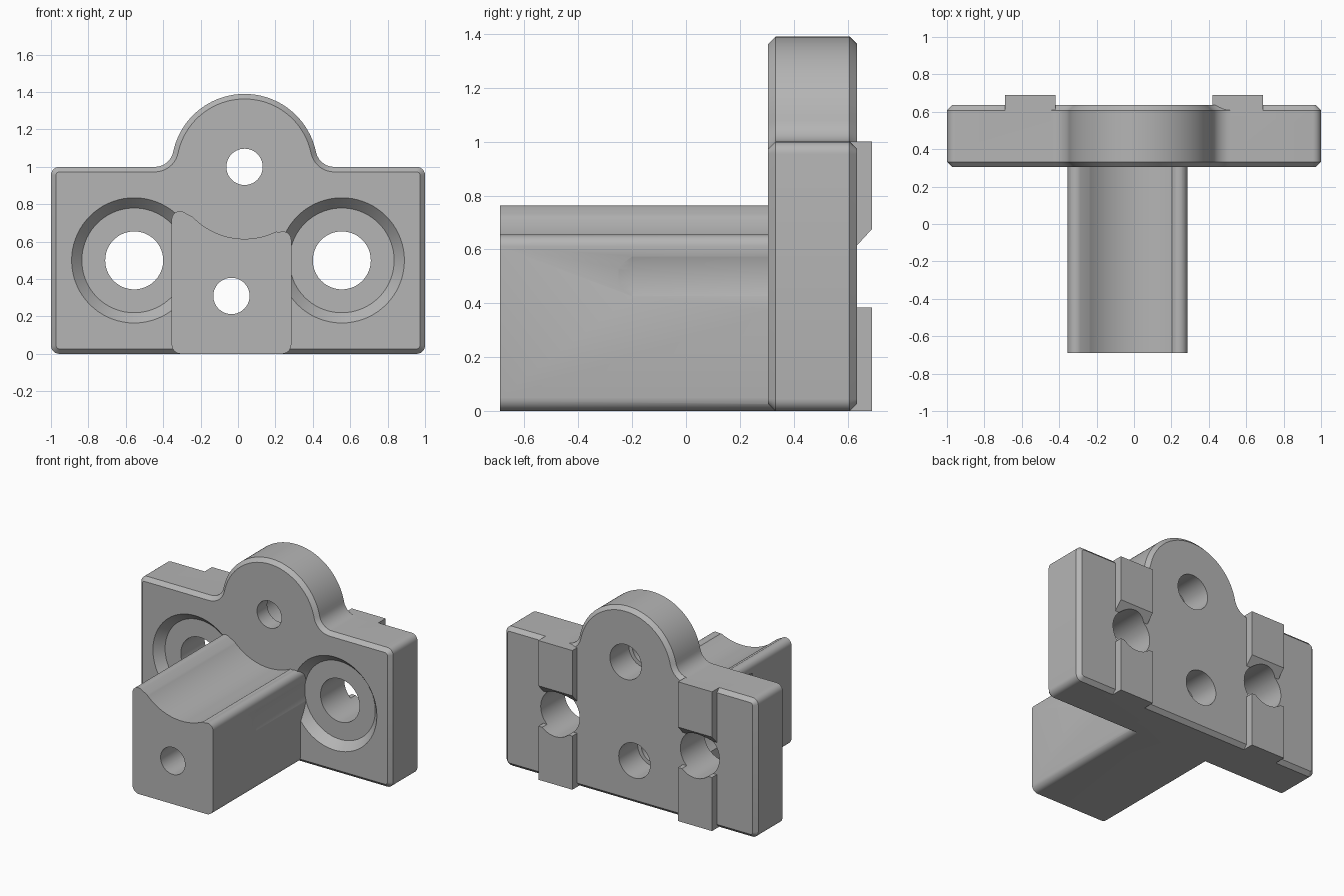
import bpy
import bmesh
from math import cos, sin, radians, atan2, degrees, hypot, sqrt

if "Cube" in bpy.data.objects:
    bpy.data.objects.remove(bpy.data.objects["Cube"], do_unlink=True)

grey = bpy.data.materials.new("plain grey")
grey.use_nodes = True
grey.diffuse_color = (0.46, 0.46, 0.46, 1)
grey.node_tree.nodes["Principled BSDF"].inputs["Base Color"].default_value = grey.diffuse_color


def arc(cx, cz, r, start, end, n=10):
    """Points along an arc in the x-z plane, angles in degrees."""
    steps = [radians(start + (end - start) * i / n) for i in range(n + 1)]
    return [(cx + r * cos(a), cz + r * sin(a)) for a in steps]


def circle(cx, cz, r):
    return arc(cx, cz, r, 0, 360, 72)[:-1]


def rect(x0, x1, z0, z1):
    return [(x0, z0), (x1, z0), (x1, z1), (x0, z1)]


def loft(name, sections):
    """Closed solid through matching x-z outlines placed along y."""
    bm = bmesh.new()
    rings = [[bm.verts.new((x, y, z)) for x, z in pts] for y, pts in sections]
    count = len(rings[0])
    for a, b in zip(rings, rings[1:]):
        for i in range(count):
            j = (i + 1) % count
            bm.faces.new((a[i], a[j], b[j], b[i]))
    bm.faces.new(rings[0])
    bm.faces.new(rings[-1])
    bmesh.ops.recalc_face_normals(bm, faces=bm.faces)
    mesh = bpy.data.meshes.new(name)
    bm.to_mesh(mesh)
    bm.free()
    mesh.materials.append(grey)
    obj = bpy.data.objects.new(name, mesh)
    bpy.context.collection.objects.link(obj)
    return obj


def combine(target, other, operation):
    """Apply a boolean and discard the helper solid."""
    mod = target.modifiers.new("boolean", 'BOOLEAN')
    mod.operation = operation
    mod.solver = 'EXACT'
    mod.object = other
    bpy.context.view_layer.objects.active = target
    bpy.ops.object.modifier_apply(modifier=mod.name)
    bpy.data.objects.remove(other, do_unlink=True)


# Main dimensions
FRONT, BACK, CHAMFER = 0.305, 0.635, 0.027
DOME_X, DOME_Z, DOME_R, FILLET = 0.035, 1.0, 0.39, 0.1
HOLE_X, HOLE_Z = 0.555, 0.5
FLOOR = FRONT + 0.06


def plate_outline(d):
    """Rounded plate with a filleted dome, inset by d."""
    dx = sqrt((DOME_R + FILLET) ** 2 - FILLET ** 2)
    lean = degrees(atan2(FILLET, dx))
    r, f, c = 0.045 - d, FILLET + d, 0.955
    return (arc(-c, 0.045, r, 180, 270, 6) + arc(c, 0.045, r, 270, 360, 6)
            + arc(c, c, r, 0, 90, 6)
            + arc(DOME_X + dx, DOME_Z + FILLET, f, 270, 180 + lean)
            + arc(DOME_X, DOME_Z, DOME_R - d, lean, 180 - lean, 48)
            + arc(DOME_X - dx, DOME_Z + FILLET, f, -lean, -90)
            + arc(-c, c, r, 90, 180, 6))


# Chamfered mounting plate
body = loft("bracket_body", [
    (FRONT, plate_outline(CHAMFER)), (FRONT + CHAMFER, plate_outline(0)),
    (BACK - CHAMFER, plate_outline(0)), (BACK, plate_outline(CHAMFER))])

# Conical rims of the two large recesses
for side in (-1, 1):
    x = side * HOLE_X
    rim = loft("recess_rim", [(FRONT - 0.02, circle(x, HOLE_Z, 0.353)),
                              (FLOOR, circle(x, HOLE_Z, 0.28))])
    combine(body, rim, 'DIFFERENCE')

# Forward arm with a cradle-shaped top
arm_outline = (arc(-0.305, 0.05, 0.05, 180, 270, 6) + arc(0.235, 0.05, 0.05, 270, 360, 6)
               + arc(0.24, 0.61, 0.045, 0, 115)
               + arc(DOME_X, DOME_Z, 0.385, 296, 224, 32)
               + arc(-0.31, 0.718, 0.045, 48, 180))
arm = loft("arm", [(-0.69, arm_outline), (0.45, arm_outline)])
combine(body, arm, 'UNION')

# Split rails on the back; the upper halves have a sloped underside
for side in (-1, 1):
    x0, x1 = sorted((side * 0.42, side * 0.69))
    lower = rect(x0, x1, 0, 0.385)
    upper = rect(x0, x1, 0.615, 1)
    combine(body, loft("lower_rail", [(0.55, lower), (0.69, lower)]), 'UNION')
    combine(body, loft("upper_rail", [(0.55, upper), (BACK, upper),
                                      (0.69, rect(x0, x1, 0.675, 1))]), 'UNION')

# Large through holes with head clearance cut along the arm sides
for side in (-1, 1):
    x = side * HOLE_X
    clearance = loft("head_clearance", [
        (-0.25, circle(x, HOLE_Z, 0.272)), (-0.2, circle(x, HOLE_Z, 0.28)),
        (FLOOR, circle(x, HOLE_Z, 0.28))])
    combine(body, clearance, 'DIFFERENCE')
    shank = circle(x, HOLE_Z, 0.155)
    combine(body, loft("shank_hole", [(0.2, shank), (0.8, shank)]), 'DIFFERENCE')

# Small stepped holes: one through the dome, one along the arm
for x, z in ((DOME_X, DOME_Z), (-0.035, 0.31)):
    small, wide = circle(x, z, 0.097), circle(x, z, 0.125)
    stepped = loft("stepped_hole", [(-0.8, small), (0.42, small), (0.42, wide), (0.8, wide)])
    combine(body, stepped, 'DIFFERENCE')

# Smooth curved walls, crisp edges
bpy.ops.object.select_all(action='DESELECT')
body.select_set(True)
bpy.context.view_layer.objects.active = body
bpy.ops.object.shade_smooth_by_angle(angle=radians(25))
